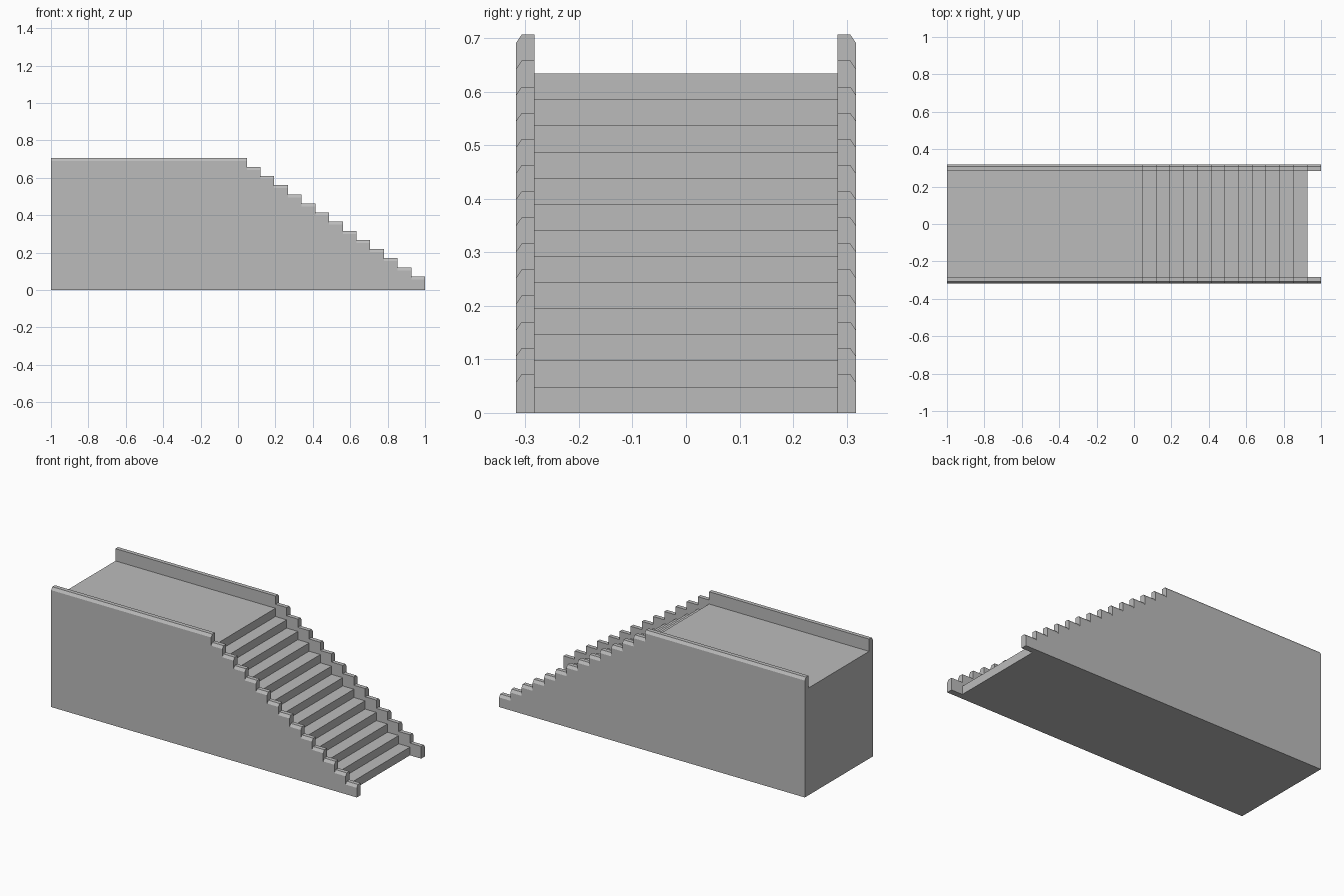
import bpy
import bmesh

cube = bpy.data.objects.get("Cube")
if cube:
    bpy.data.objects.remove(cube, do_unlink=True)

# Main dimensions
STEPS = 13
BACK, LANDING_END, FRONT = -1.0, 0.047, 1.0
RUN = (FRONT - LANDING_END) / STEPS
RISE = 0.0488
LANDING_Z = STEPS * RISE
WALL_Z = 0.707
INNER, SHOULDER, OUTER = 0.283, 0.307, 0.318
CHAMFER = 0.016

stone = bpy.data.materials.new("grey_stone")
stone.use_nodes = True
grey = (0.5, 0.5, 0.5, 1.0)
stone.diffuse_color = grey
stone.node_tree.nodes["Principled BSDF"].inputs["Base Color"].default_value = grey


def stepped_profile(top, levels):
    """Side outline: flat landing, then steps going down towards +x."""
    points = [(BACK, 0), (BACK, top)]
    for i in range(levels):
        x, z = LANDING_END + i * RUN, top - i * RISE
        points.append((x, z))
        if i < levels - 1:
            points.append((x, z - RISE))
    points.append((x, 0))
    return points


def loft(name, profile, sections):
    """Join copies of the profile; each section is (y, amount the top is lowered)."""
    bm = bmesh.new()
    rings = [[bm.verts.new((x, y, z - drop if z > 0 else 0)) for x, z in profile]
             for y, drop in sections]
    for a, b in zip(rings, rings[1:]):
        for i in range(len(a)):
            j = (i + 1) % len(a)
            bm.faces.new((a[i], a[j], b[j], b[i]))
    bm.faces.new(rings[0])
    bm.faces.new(rings[-1])
    bmesh.ops.recalc_face_normals(bm, faces=bm.faces)
    mesh = bpy.data.meshes.new(name)
    bm.to_mesh(mesh)
    bm.free()
    mesh.materials.append(stone)
    obj = bpy.data.objects.new(name, mesh)
    bpy.context.collection.objects.link(obj)
    return obj


# Solid landing with its flight of steps
loft("landing_and_steps", stepped_profile(LANDING_Z, STEPS),
     [(-INNER, 0), (INNER, 0)])

# Stepped side walls with a chamfer along the outer top edge
for name, side in (("front_side_wall", -1), ("back_side_wall", 1)):
    loft(name, stepped_profile(WALL_Z, STEPS + 1),
         [(side * INNER, 0), (side * SHOULDER, 0), (side * OUTER, CHAMFER)])
